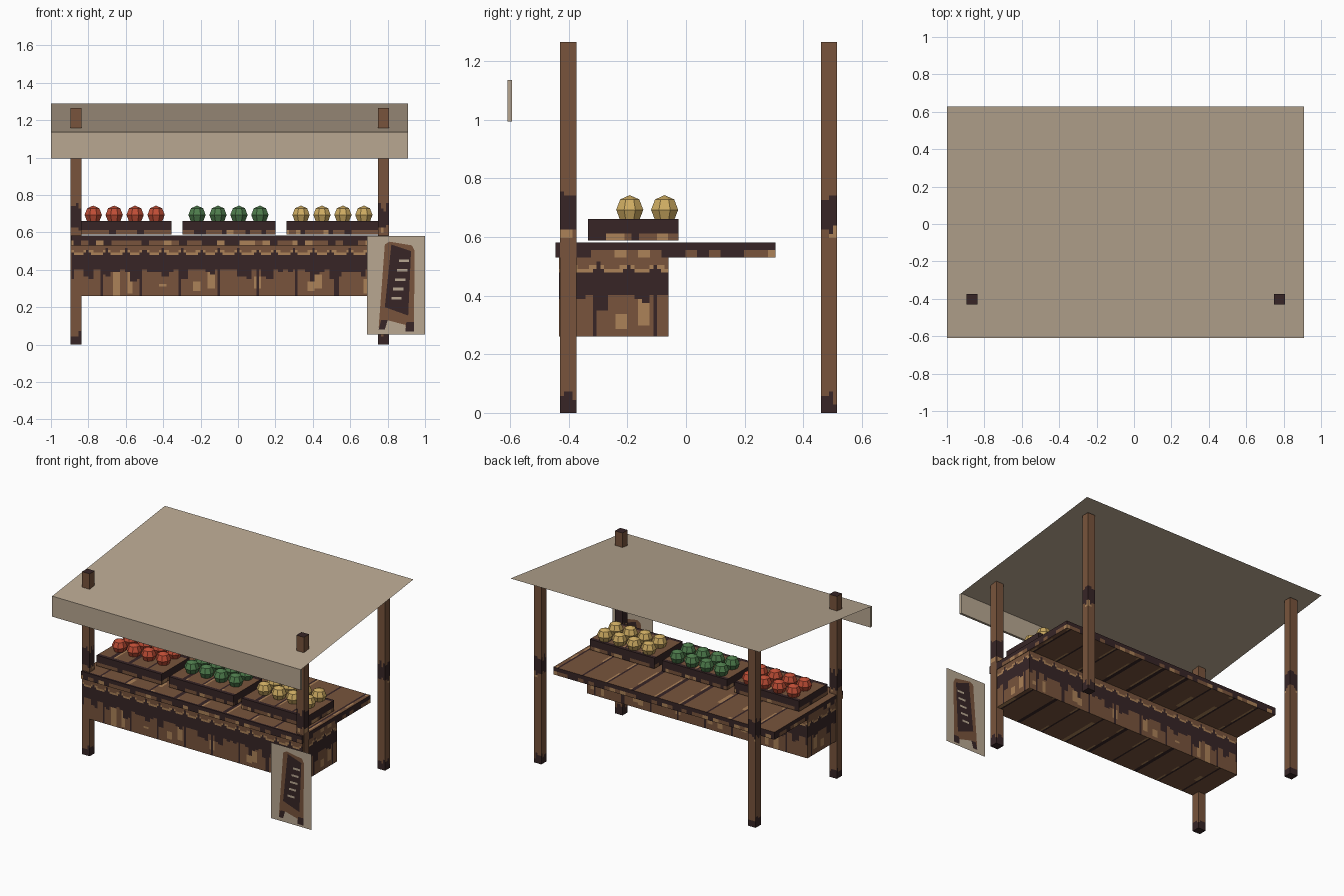
import bpy, bmesh, math
from mathutils import Vector, Matrix

if "Cube" in bpy.data.objects:
    bpy.data.objects.remove(bpy.data.objects["Cube"])


def material(name, rgb):
    m = bpy.data.materials.new(name)
    lin = [((c / 255 + 0.055) / 1.055) ** 2.4 if c > 10 else c / 255 / 12.92 for c in rgb]
    m.diffuse_color = (*lin, 1)
    m.use_nodes = True
    m.node_tree.nodes["Principled BSDF"].inputs["Base Color"].default_value = m.diffuse_color
    return m


BROWN, DARK, TAN = 0, 1, 2
wood = [material("wood brown", (120, 84, 60)),
        material("wood dark", (55, 37, 38)),
        material("wood tan", (172, 130, 88))]
cloth = material("canvas beige", (184, 167, 145))
red = material("fruit red", (192, 78, 54))
green = material("fruit green", (78, 124, 76))
yellow = material("fruit yellow", (206, 172, 98))


def noise(i, seed=0):
    v = math.sin(math.floor(i) * 12.9898 + seed * 78.233 + 1.7) * 43758.5453
    return v - math.floor(v)


def finish(name, bm, mats):
    mesh = bpy.data.meshes.new(name)
    bm.to_mesh(mesh)
    bm.free()
    for m in mats:
        mesh.materials.append(m)
    ob = bpy.data.objects.new(name, mesh)
    bpy.context.collection.objects.link(ob)
    return ob


def painted_box(name, lo, hi, cell, rule):
    """Box with gridded faces; rule(centre, axis, sign) picks each material."""
    bm = bmesh.new()
    for axis in range(3):
        a, b = [i for i in range(3) if i != axis]
        na, nb = [max(1, round((hi[i] - lo[i]) / cell)) for i in (a, b)]
        for sign, level in ((-1, lo[axis]), (1, hi[axis])):
            grid = []
            for i in range(na + 1):
                row = []
                for j in range(nb + 1):
                    p = [0, 0, 0]
                    p[axis] = level
                    p[a] = lo[a] + (hi[a] - lo[a]) * i / na
                    p[b] = lo[b] + (hi[b] - lo[b]) * j / nb
                    row.append(bm.verts.new(p))
                grid.append(row)
            for i in range(na):
                for j in range(nb):
                    f = bm.faces.new((grid[i][j], grid[i + 1][j],
                                      grid[i + 1][j + 1], grid[i][j + 1]))
                    f.material_index = rule(f.calc_center_median(), axis, sign)
    bmesh.ops.remove_doubles(bm, verts=bm.verts, dist=1e-5)
    bmesh.ops.recalc_face_normals(bm, faces=bm.faces)
    return finish(name, bm, wood)


def planks(x, y, period):
    # boards with dark seams and worn tan edges
    t = x % period
    if t < 0.018:
        return DARK
    if t < 0.034 and noise(y / 0.07, x // period) > 0.4:
        return TAN
    return BROWN


def counter_rule(c, axis, sign):
    if axis == 2:
        return planks(c.x, c.y, 0.19)
    u, z = (c.x if axis == 1 else c.y) + 2, c.z
    drip = 0.40 - 0.06 * noise(u / 0.028, 3) ** 3
    if z > 0.475:                              # worn scallops under the top
        d = math.hypot(((u % 0.1) - 0.05) / 0.046, (z - 0.508) / 0.03)
        if d < 0.65:
            return BROWN
        if d < 1:
            return TAN if z < 0.51 else BROWN
        return BROWN if z > 0.52 else DARK
    if z > drip:                               # dark dripping band
        return DARK
    if u % 0.21 < 0.014:
        return DARK
    k = u / 0.036
    if noise(k, 5) > 0.68 and noise(k, 6) * 0.05 < z - 0.26 < 0.06 + 0.08 * noise(k, 7):
        return TAN
    return BROWN


def tabletop_rule(c, axis, sign):
    if axis == 2:
        return DARK if c.y < -0.425 else planks(c.x, c.y, 0.19)
    u = c.x + c.y + 3
    if c.z > 0.55 or noise(u / 0.04, 2) < 0.4:
        return DARK
    return TAN if noise(u / 0.04, 4) > 0.7 else BROWN


def crate_rule(c, axis, sign):
    if axis == 2:
        if c.y < -0.31 or c.y > -0.045:
            return DARK
        return planks(c.x + 0.9, c.y, 0.139)
    u = c.x + c.y + 3
    if c.z > 0.612 or noise(u / 0.03, 8) < 0.2:
        return DARK
    return TAN if noise(u / 0.03, 9) > 0.8 else BROWN


def post_rule(c, axis, sign):
    if axis == 2:
        return DARK
    k = (c.x + c.y + 3) / 0.016
    if c.z < 0.035 + 0.045 * noise(k, 1):
        return DARK
    if 0.615 + 0.02 * noise(k, 2) < c.z < 0.71 + 0.05 * noise(k, 3):
        return DARK
    if 0.59 < c.z < 0.64 and noise(k, 4) > 0.7:
        return TAN
    return BROWN


# Counter body and overhanging tabletop
painted_box("counter_body", (-0.89, -0.434, 0.26), (0.80, -0.06, 0.53), 0.013, counter_rule)
painted_box("tabletop", (-0.893, -0.445, 0.53), (0.803, 0.306, 0.582), 0.0135, tabletop_rule)

# Four posts
for side, x in (("left", -0.867), ("right", 0.778)):
    for end, y in (("front", -0.402), ("back", 0.488)):
        painted_box(f"{end}_{side}_post", (x - 0.029, y - 0.028, 0),
                    (x + 0.029, y + 0.028, 1.265), 0.0145, post_rule)

# Crates, each with two rows of four fruits
for name, cx, mat in (("red", -0.603, red), ("green", -0.048, green), ("yellow", 0.508, yellow)):
    painted_box(f"{name}_fruit_crate", (cx - 0.248, -0.334, 0.588),
                (cx + 0.248, -0.025, 0.661), 0.0125, crate_rule)
    bm = bmesh.new()
    for i in range(4):
        for y in (-0.192, -0.073):
            place = Matrix.Translation((cx - 0.003 + (i - 1.5) * 0.112, y, 0.693))
            bmesh.ops.create_uvsphere(bm, u_segments=8, v_segments=4, radius=0.05,
                                      matrix=place @ Matrix.Rotation(math.pi / 8, 4, "Z"))
    finish(f"{name}_fruits", bm, [mat])


def sheet(name, points, mat):
    bm = bmesh.new()
    bm.faces.new([bm.verts.new(p) for p in points])
    return finish(name, bm, [mat])


# Sloping canopy sheet with front valance
sheet("canopy", [(-1, -0.605, 1.136), (0.908, -0.605, 1.136),
                 (0.908, 0.627, 1.29), (-1, 0.627, 1.29)], cloth)
bm = bmesh.new()
bmesh.ops.create_cube(bm, size=1, matrix=Matrix.Translation((-0.046, -0.601, 1.065))
                      @ Matrix.Diagonal((1.908, 0.016, 0.142, 1)))
finish("valance", bm, [cloth])

# Flat sign panel with a painted easel board on both sides
SIGN_Y = -0.625
sheet("sign_panel", [(0.69, SIGN_Y, 0.055), (1.0, SIGN_Y, 0.055),
                     (1.0, SIGN_Y, 0.58), (0.69, SIGN_Y, 0.58)], cloth)
frame = [(0.752, 0.09), (0.785, 0.09), (0.80, 0.13), (0.895, 0.105), (0.90, 0.07),
         (0.94, 0.07), (0.945, 0.50), (0.93, 0.53), (0.81, 0.55), (0.785, 0.535)]
board = [(0.785, 0.20), (0.91, 0.155), (0.925, 0.50), (0.82, 0.535)]
for face, s in (("front", -1), ("back", 1)):
    def plate(name, pts, depth, mat):
        pts = [(x, SIGN_Y + s * depth, z) for x, z in pts]
        sheet(f"{face}_{name}", pts if s < 0 else pts[::-1], mat)
    plate("easel_frame", frame, 0.001, wood[BROWN])
    plate("easel_board", board, 0.002, wood[DARK])
    plate("easel_foot_left", [(0.752, 0.08), (0.785, 0.08), (0.80, 0.13), (0.765, 0.13)],
          0.002, wood[DARK])
    plate("easel_foot_right", [(0.895, 0.07), (0.94, 0.07), (0.94, 0.12), (0.90, 0.12)],
          0.002, wood[DARK])
    for i in range(5):                         # plain chalk bars
        x, z = 0.82 + 0.01 * i, 0.24 + 0.05 * i
        plate(f"chalk_bar_{i + 1}", [(x, z), (x + 0.055, z), (x + 0.055, z + 0.014),
                                     (x, z + 0.014)], 0.003, cloth)
